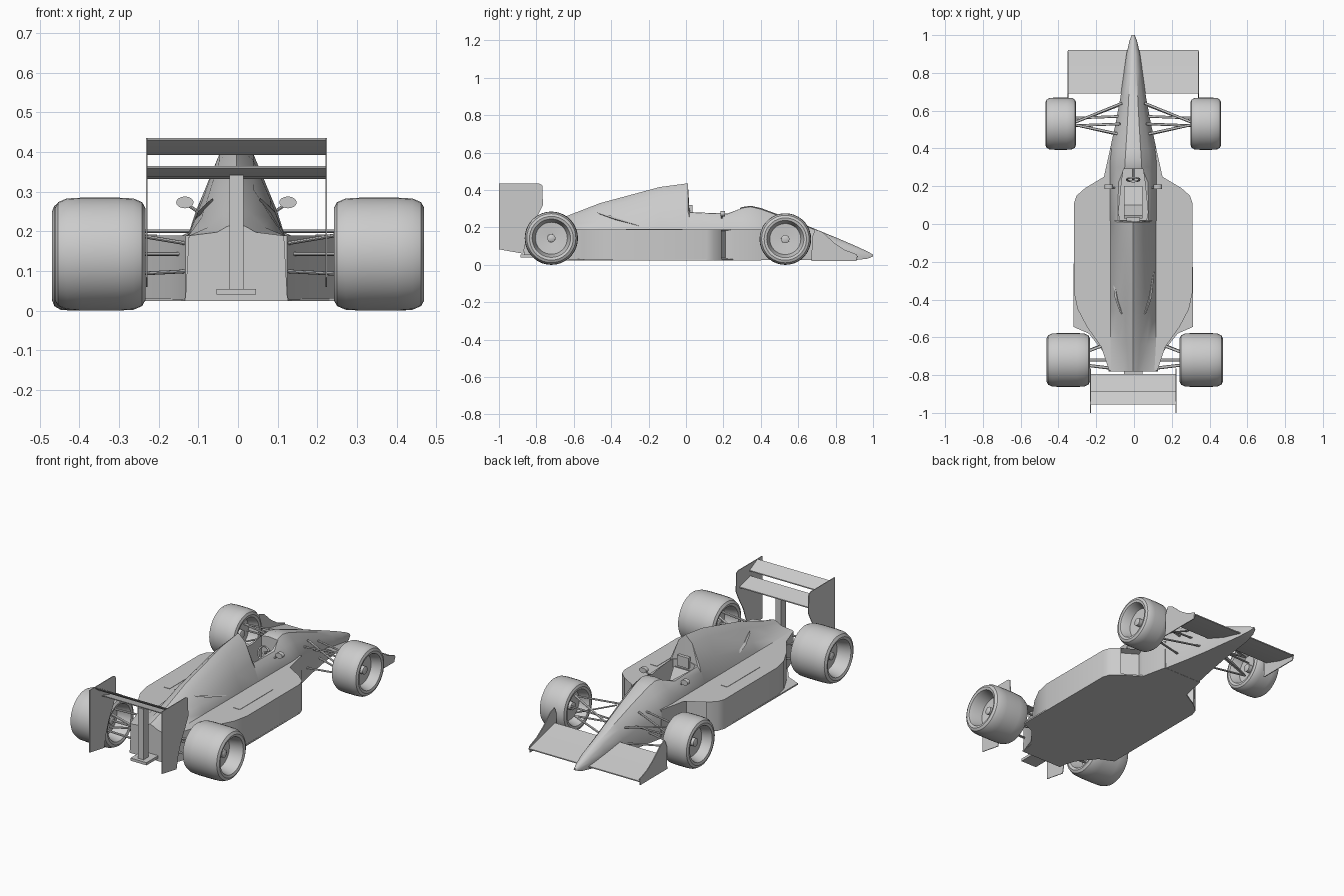
import bpy, bmesh, math
from mathutils import Vector

cube = bpy.data.objects.get("Cube")
if cube:
    bpy.data.objects.remove(cube, do_unlink=True)

CX = -0.004  # centre line of the body
mat = bpy.data.materials.new("light grey")
mat.use_nodes = True
mat.diffuse_color = (0.6, 0.6, 0.6, 1)
mat.node_tree.nodes["Principled BSDF"].inputs["Base Color"].default_value = (0.6, 0.6, 0.6, 1)


def shade(ob, angle):
    bpy.ops.object.select_all(action='DESELECT')
    ob.select_set(True)
    bpy.context.view_layer.objects.active = ob
    bpy.ops.object.shade_smooth_by_angle(angle=math.radians(angle))


def finish(bm, name, smooth=None):
    bmesh.ops.recalc_face_normals(bm, faces=bm.faces)
    me = bpy.data.meshes.new(name)
    bm.to_mesh(me)
    bm.free()
    me.materials.append(mat)
    ob = bpy.data.objects.new(name, me)
    bpy.context.collection.objects.link(ob)
    if smooth:
        shade(ob, smooth)
    return ob


def loft(name, rings, smooth=None, closed=False):
    """Skin a list of equal-length rings of points; cap the ends unless closed."""
    bm = bmesh.new()
    vs = [[bm.verts.new(p) for p in r] for r in rings]
    n = len(vs[0])
    pairs = list(zip(vs, vs[1:])) + ([(vs[-1], vs[0])] if closed else [])
    for a, b in pairs:
        for i in range(n):
            bm.faces.new((a[i], a[(i + 1) % n], b[(i + 1) % n], b[i]))
    if not closed:
        bm.faces.new(vs[0])
        bm.faces.new(vs[-1])
    return finish(bm, name, smooth)


def plan(name, pts, z0, z1):
    """Prism from an (x, y) outline."""
    return loft(name, [[(x, y, z) for x, y in pts] for z in (z0, z1)])


def plate(name, pts, x0, x1, smooth=None):
    """Prism from a (y, z) outline."""
    return loft(name, [[(x, y, z) for y, z in pts] for x in (x0, x1)], smooth)


def box(name, x0, x1, y0, y1, z0, z1):
    return plan(name, [(x0, y0), (x1, y0), (x1, y1), (x0, y1)], z0, z1)


def rod(name, a, b, r, flat=1.0, n=8):
    """Bar of elliptical section between two points."""
    a, b = Vector(a), Vector(b)
    d = (b - a).normalized()
    u = d.cross(Vector((0, 0, 1))).normalized()
    w = d.cross(u)
    ang = [2 * math.pi * i / n for i in range(n)]
    return loft(name, [[p + u * r * math.cos(t) + w * r * flat * math.sin(t) for t in ang]
                       for p in (a, b)], 40)


def lathe_x(name, profile, x, y, z, closed=True, n=36):
    """Turn an (x offset, radius) profile about an axis along x."""
    rings = [[(x + px, y + r * math.cos(2 * math.pi * i / n), z + r * math.sin(2 * math.pi * i / n))
              for i in range(n)] for px, r in profile]
    return loft(name, rings, 35, closed)


# Central hull: y, shoulder half width and z, flank half width and z, deck z, ridge z
stations = [
    (1.00, .008, .046, .006, .050, .054, .055),
    (.97, .020, .050, .016, .062, .070, .072),
    (.90, .036, .062, .028, .088, .100, .104),
    (.80, .050, .080, .036, .120, .142, .147),
    (.67, .068, .110, .048, .165, .195, .200),
    (.53, .094, .145, .062, .215, .250, .256),
    (.40, .122, .175, .078, .255, .298, .304),
    (.345, .123, .187, .085, .265, .311, .316),
    (.30, .123, .190, .090, .262, .304, .309),
    (.22, .122, .190, .098, .250, .272, .279),
    (.018, .122, .190, .102, .253, .280, .305),
    (.010, .121, .190, .086, .290, .395, .436),
    (-.14, .121, .190, .085, .282, .380, .416),
    (-.46, .120, .190, .088, .235, .305, .330),
    (-.635, .120, .190, .072, .210, .245, .262),
    (-.78, .120, .189, .048, .198, .212, .220),
]
rings = []
for y, ws, zs, wm, zm, zt, zr in stations:
    wb = ws * .95 if y > .35 else ws + .009   # bottom edge
    zb = .025 + max(0, y - .95) * .4          # nose underside lifts at the tip
    wt = wm * (.8 if .015 < y < .25 else .5)  # deck widens beside the cockpit
    half = [(wb, zb), (ws, zs), (wm, zm), (wt, zt)]
    rings.append([(CX + w, y, z) for w, z in half] + [(CX, y, zr)] +
                 [(CX - w, y, z) for w, z in reversed(half)])
hull = loft("hull", rings)

# Cockpit opening
rim = [(.052, .29), (.062, .22), (.078, .06), (.070, .022)]
opening = [(CX + x, y) for x, y in rim] + [(CX - x, y) for x, y in reversed(rim)]
cutter = plan("cockpit_cutter", opening, .11, .36)
cutter.hide_render = True
mod = hull.modifiers.new("cockpit", 'BOOLEAN')
mod.operation, mod.solver, mod.object = 'DIFFERENCE', 'EXACT', cutter
bpy.context.view_layer.objects.active = hull
bpy.ops.object.modifier_apply(modifier="cockpit")
bpy.data.objects.remove(cutter, do_unlink=True)
shade(hull, 30)

# Seat, headrest and steering wheel
plate("seat", [(.028, .25), (.045, .255), (.10, .16), (.20, .14), (.20, .11), (.028, .11)],
      CX - .05, CX + .05)
box("headrest", CX - .035, CX + .035, .005, .035, .26, .32)
wheel_rings = []
for i in range(20):
    t = 2 * math.pi * i / 20
    wheel_rings.append([(CX + (.034 + .005 * math.cos(a)) * math.cos(t),
                         .235 + .005 * math.sin(a) + .010 * math.sin(t),
                         .235 + (.034 + .005 * math.cos(a)) * math.sin(t))
                        for a in (k * math.pi / 3 for k in range(6))])
loft("steering_wheel", wheel_rings, 60, closed=True)
rod("steering_column", (CX, .235, .235), (CX, .30, .22), .007)

# Rear wing: flaps, post and base
for nm, y0, z0, y1, z1 in (("main", -.795, .332, -.89, .360), ("upper", -.885, .392, -.955, .430)):
    ym, zm = (y0 + y1) / 2, (z0 + z1) / 2 - .007
    plate("rear_wing_" + nm, [(y0, z0), (ym, zm), (y1, z1), (y1, z1 + .005), (ym, zm + .012), (y0, z0 + .006)],
          CX - .226, CX + .226, 35)
plate("rear_wing_post", [(-.82, .05), (-.865, .05), (-.865, .342), (-.82, .336)], CX - .018, CX + .018)
box("rear_wing_base", CX - .05, CX + .05, -.885, -.775, .040, .055)
rear_end = [(-1, .435), (-.785, .435), (-.768, .425), (-.765, .32), (-.79, .27),
            (-.83, .20), (-.855, .13), (-.87, .06), (-1, .083)]

# Front wing
plate("front_wing", [(.92, .040), (.80, .062), (.69, .098), (.69, .104), (.80, .074), (.92, .046)],
      CX - .346, CX + .346, 30)
front_end = [(.67, .02), (.91, .02), (.915, .055), (.85, .080), (.79, .120), (.73, .175), (.69, .19), (.675, .15)]

# Sidepod and floor outlines for one side, sharing the curved front
nose_side = [(.122, .40), (.155, .25), (.255, .19), (.30, .15), (.314, .11)]
pod = [(.10, .40)] + nose_side + [(.314, -.36), (.295, -.45), (.245, -.545), (.17, -.65),
                                  (.128, -.775), (.10, -.775)]
floor = [(0, .40)] + nose_side + [(.316, -.545), (.235, -.58), (.14, -.70), (.13, -.78), (0, -.78)]


def tyre(h, r):
    """Tyre and rim profile with dished sides; h is half the width."""
    half = [(h * .25, .022), (h * .30, r * .60), (h * .82, r * .68), (h * .96, r * .72),
            (h, r * .82), (h * .93, r * .92), (h * .74, r * .985), (h * .4, r)]
    return half + [(-x, q) for x, q in reversed(half)]


for s, side in ((1, "left"), (-1, "right")):
    def X(x):
        return CX + s * x

    # Sidepod with a shallow recessed inlet in its slanting front
    bm = bmesh.new()
    low = [bm.verts.new((X(x), y, .027)) for x, y in pod]
    top = [bm.verts.new((X(x), y, .19)) for x, y in pod]
    bm.faces.new(low)
    bm.faces.new(top)
    walls = [bm.faces.new((low[i], low[i - 1], top[i - 1], top[i])) for i in range(len(pod))]
    bmesh.ops.recalc_face_normals(bm, faces=bm.faces)
    bmesh.ops.inset_region(bm, faces=[walls[3]], thickness=.012, depth=0)
    bmesh.ops.translate(bm, verts=walls[3].verts, vec=(-s * .015, -.035, 0))
    finish(bm, side + "_sidepod", 30)
    plan(side + "_floor", [(X(x), y) for x, y in floor], .024, .032)
    box(side + "_pod_panel", X(.20), X(.24), -.32, -.02, .189, .192)

    # Engine cover gill
    loft(side + "_gill", [[(X(x), y, z) for x, y, z in tri] for tri in (
        [(.060, -.48, .284), (.070, -.47, .276), (.055, -.46, .270)],
        [(.085, -.40, .262), (.098, -.39, .248), (.080, -.37, .235)],
        [(.106, -.26, .216), (.112, -.255, .210), (.104, -.255, .208)])])

    # Wing end plates
    plate(side + "_rear_end_plate", rear_end, X(.2245), X(.2285))
    plate(side + "_front_end_plate", front_end, X(.343), X(.348))

    # Mirror on its stalk
    rod(side + "_mirror_stalk", (X(.09), .19, .245), (X(.128), .195, .27), .004)
    rod(side + "_mirror", (X(.130), .185, .273), (X(.130), .208, .273), .022, .68, 16)

    # Wheels with hubs
    for nm, x, y, r, h in (("front", X(.384), .531, .138, .081),
                           ("rear", s * .352 + .004, -.720, .1425, .114)):
        lathe_x(f"{side}_{nm}_wheel", tyre(h, r), x, y, r)
        lathe_x(f"{side}_{nm}_hub", [(-h * .6, .012), (-h * .55, .022), (h * .55, .022), (h * .6, .012)],
                x, y, r, closed=False, n=16)

    # Front suspension: two wishbones, track rod and push rod
    for i, (y0, z0, x1, y1, z1) in enumerate((
            (.53, .20, .06, .64, .165), (.53, .20, .07, .475, .20),
            (.53, .085, .06, .635, .075), (.53, .085, .085, .475, .085),
            (.56, .15, .07, .57, .15), (.52, .10, .07, .53, .215))):
        rod(f"{side}_front_arm_{i + 1}", (X(.33), y0, z0), (X(x1), y1, z1), .007, .6)

    # Rear suspension: wishbones and drive shaft
    for i, (y0, z0, x1, y1, z1) in enumerate((
            (-.70, .20, .10, -.62, .165), (-.74, .20, .10, -.765, .165),
            (-.70, .09, .11, -.62, .10), (-.74, .09, .11, -.765, .10),
            (-.72, .143, .11, -.72, .143))):
        rod(f"{side}_rear_arm_{i + 1}", (X(.31), y0, z0), (X(x1), y1, z1), .008, .6)
